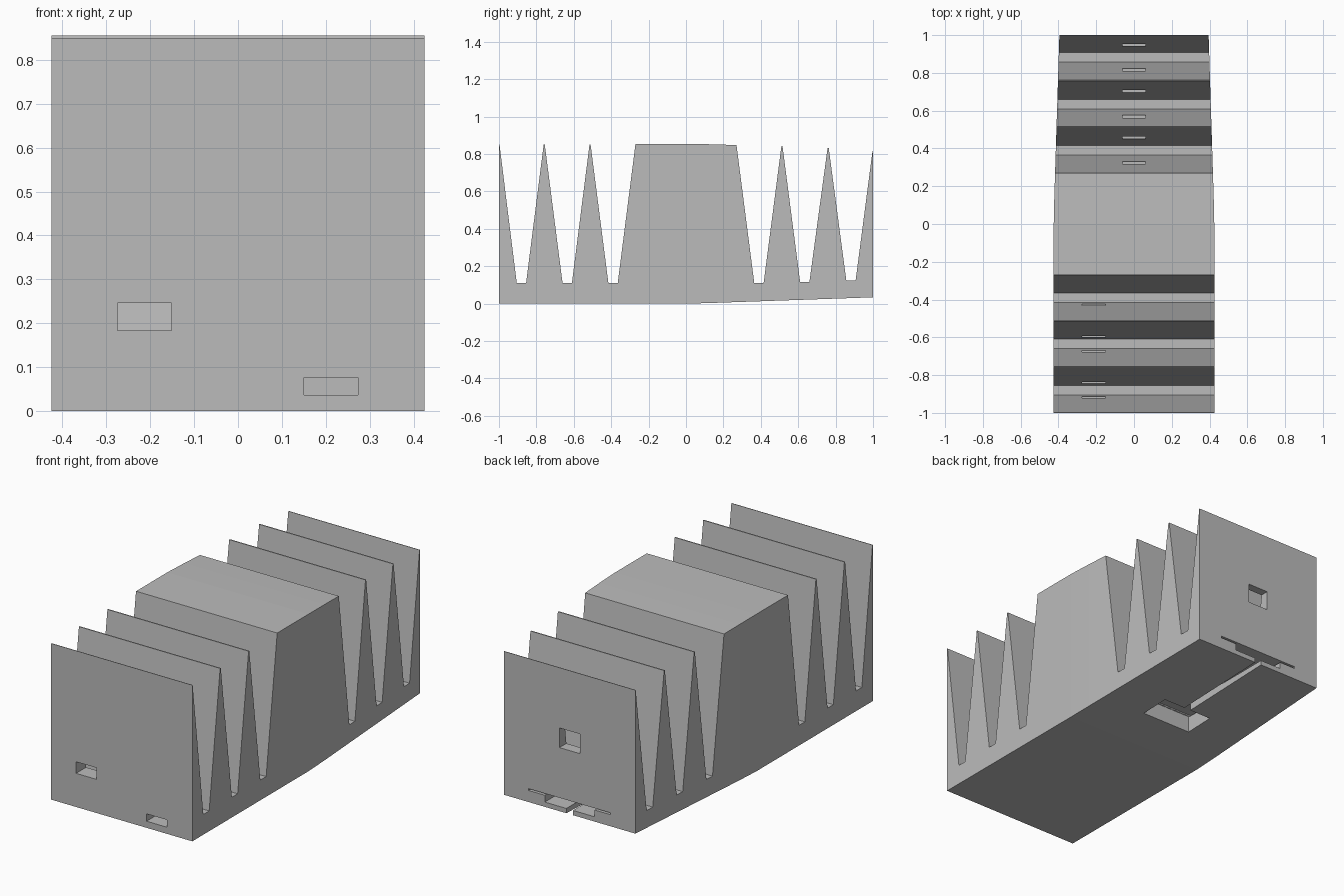
import bpy
import bmesh

if "Cube" in bpy.data.objects:
    bpy.data.objects.remove(bpy.data.objects["Cube"], do_unlink=True)

grey = bpy.data.materials.new("plain grey")
grey.use_nodes = True
colour = (0.5, 0.5, 0.5, 1)
grey.diffuse_color = colour
grey.node_tree.nodes["Principled BSDF"].inputs["Base Color"].default_value = colour

HALF = 0.425
TIP = 0.003


def narrowing(y):
    """Inward shift of the side walls, which taper towards the back."""
    if y <= 0:
        return 0
    if y <= 0.14:
        return 0.003 * y / 0.14
    return 0.003 + 0.027 * (y - 0.14) / 0.86


def make_object(name, bm):
    bmesh.ops.recalc_face_normals(bm, faces=bm.faces)
    mesh = bpy.data.meshes.new(name)
    bm.to_mesh(mesh)
    bm.free()
    mesh.materials.append(grey)
    obj = bpy.data.objects.new(name, mesh)
    bpy.context.collection.objects.link(obj)
    return obj


# Side profile: fins with V-shaped valleys either side of a solid block
profile = [(-1, 0), (-1, 0.85), (-1 + TIP, 0.85)]
for y in (-0.88, -0.635, -0.39):
    profile += [(y - 0.025, 0.11), (y + 0.025, 0.11)]
    if y < -0.5:
        peak = y + 0.122
        profile += [(peak - TIP, 0.85), (peak + TIP, 0.85)]
profile += [(-0.27, 0.855), (0, 0.855), (0.14, 0.852), (0.27, 0.848)]
for y, floor, peak, top in ((0.39, 0.11, 0.513, 0.842),
                            (0.635, 0.117, 0.76, 0.833),
                            (0.882, 0.125, 1, 0.815)):
    profile += [(y - 0.025, floor), (y + 0.025, floor), (peak - TIP, top)]
    profile.append((min(peak + TIP, 1), top))
profile += [(1, 0.034), (0.14, 0.004), (0, 0)]

# Bellows body: extruded profile, tapered in plan at the back
bm = bmesh.new()
face = bm.faces.new([bm.verts.new((-HALF, y, z)) for y, z in profile])
extruded = bmesh.ops.extrude_face_region(bm, geom=[face])["geom"]
bmesh.ops.translate(bm, vec=(2 * HALF, 0, 0),
                    verts=[g for g in extruded if isinstance(g, bmesh.types.BMVert)])
for cut in (0, 0.14):
    bmesh.ops.bisect_plane(bm, geom=bm.verts[:] + bm.edges[:] + bm.faces[:],
                           plane_co=(0, cut, 0), plane_no=(0, 1, 0))
for v in bm.verts:
    v.co.x -= narrowing(v.co.y) * (1 if v.co.x > 0 else -1)
body = make_object("bellows_body", bm)


def cut_box(name, x, y, z):
    """Cut a box given by its x, y and z ranges out of the body."""
    bm = bmesh.new()
    bmesh.ops.create_cube(bm, size=1)
    for v in bm.verts:
        v.co = [r[0] if c < 0 else r[1] for c, r in zip(v.co, (x, y, z))]
    cutter = make_object(name, bm)
    cutter.hide_render = True
    mod = body.modifiers.new(name, "BOOLEAN")
    mod.operation = "DIFFERENCE"
    mod.solver = "EXACT"
    mod.object = cutter
    bpy.context.view_layer.objects.active = body
    bpy.ops.object.modifier_apply(modifier=name)
    bpy.data.objects.remove(cutter, do_unlink=True)


# Front openings: one through the fins, one pocket in the base
cut_box("fin_slot", (-0.275, -0.152), (-1.1, -0.39), (0.183, 0.246))
cut_box("front_pocket", (0.15, 0.273), (-1.1, -0.5), (0.036, 0.076))

# Rear hole through the fins into the block
cut_box("rear_hole", (-0.062, 0.062), (0, 1.1), (0.38, 0.487))

# Underside keyed channel: wide slot, thin guide, neck and entry opening
cut_box("wide_slot", (-0.15, 0.15), (0.262, 1.1), (0.06, 0.1))
cut_box("thin_guide", (-0.247, 0.247), (0.264, 1.1), (0.097, 0.107))
cut_box("neck", (-0.02, 0.02), (0.4, 1.1), (-0.1, 0.08))
cut_box("entry", (-0.151, 0.151), (0.26, 0.43), (-0.1, 0.099))
